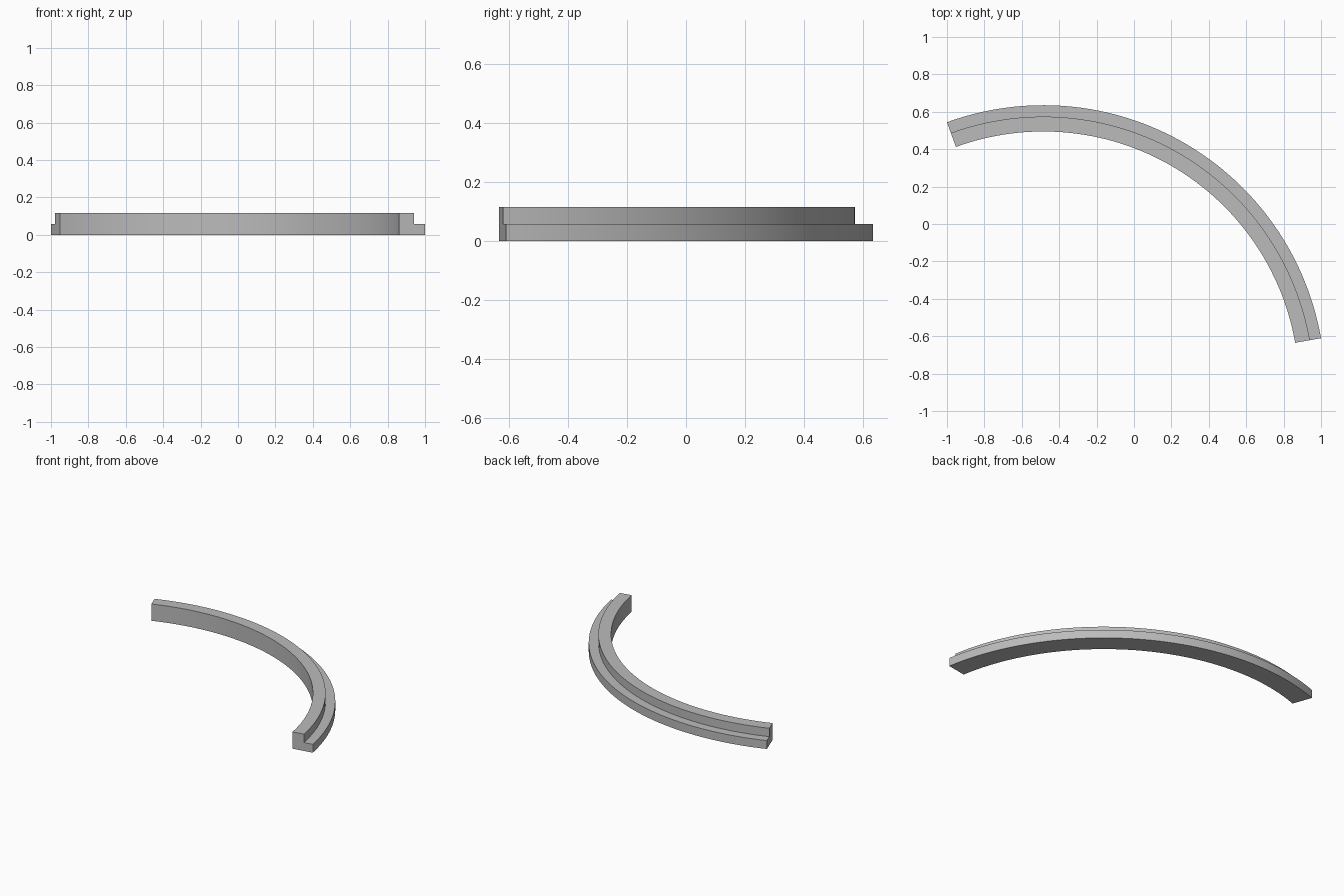
import bpy, bmesh, math
from mathutils import Matrix, Vector

cube = bpy.data.objects.get("Cube")
if cube:
    bpy.data.objects.remove(cube, do_unlink=True)

# Dimensions of the stepped arc
CENTRE = Vector((-0.4845, -0.8724, 0))
OUTER, STEP, INNER = 1.5074, 1.4465, 1.367
LEDGE, TOP = 0.058, 0.116
START, SWEEP, STEPS = math.radians(10), math.radians(100), 64

grey = bpy.data.materials.new("plain grey")
grey.use_nodes = True
colour = (0.5, 0.5, 0.5, 1)
grey.diffuse_color = colour
grey.node_tree.nodes["Principled BSDF"].inputs["Base Color"].default_value = colour

# L-shaped cross-section, swept round the arc and capped at both ends
profile = [(INNER, 0), (OUTER, 0), (OUTER, LEDGE), (STEP, LEDGE), (STEP, TOP), (INNER, TOP)]
bm = bmesh.new()
rings = []
for i in range(STEPS + 1):
    turn = Matrix.Rotation(START + SWEEP * i / STEPS, 3, "Z")
    rings.append([bm.verts.new(CENTRE + turn @ Vector((r, 0, z))) for r, z in profile])
for a, b in zip(rings, rings[1:]):
    for j in range(len(profile)):
        k = (j + 1) % len(profile)
        bm.faces.new((a[j], a[k], b[k], b[j]))
bm.faces.new(rings[0])
bm.faces.new(rings[-1])
bmesh.ops.recalc_face_normals(bm, faces=bm.faces)

mesh = bpy.data.meshes.new("curved_rail")
bm.to_mesh(mesh)
bm.free()
mesh.materials.append(grey)
rail = bpy.data.objects.new("curved_rail", mesh)
bpy.context.collection.objects.link(rail)

# Smooth curved walls with crisp corners
bpy.ops.object.select_all(action="DESELECT")
rail.select_set(True)
bpy.context.view_layer.objects.active = rail
bpy.ops.object.shade_smooth_by_angle(angle=math.radians(30))
